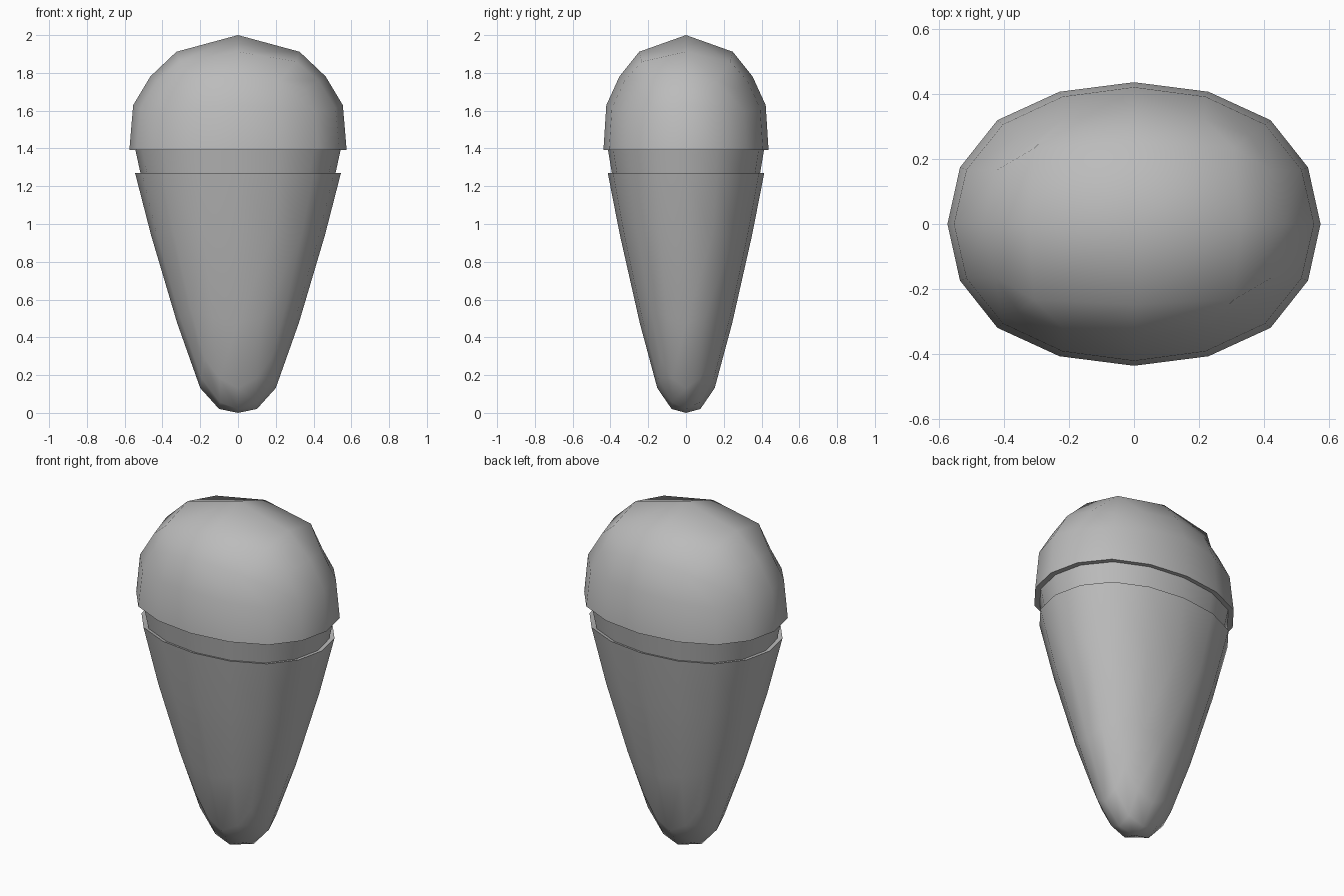
import bpy
import bmesh

if "Cube" in bpy.data.objects:
    bpy.data.objects.remove(bpy.data.objects["Cube"], do_unlink=True)

DEPTH = 0.76  # front-to-back flattening of every section

grey = bpy.data.materials.new("plain_grey")
grey.use_nodes = True
grey.diffuse_color = (0.5, 0.5, 0.5, 1)
grey.node_tree.nodes["Principled BSDF"].inputs["Base Color"].default_value = (0.5, 0.5, 0.5, 1)


def lerp(table, t):
    """Piecewise linear lookup in a list of (position, value) pairs."""
    for (a, va), (b, vb) in zip(table, table[1:]):
        if t <= b:
            return va + (vb - va) * (t - a) / (b - a)
    return table[-1][1]


def half_ball():
    """Upper half of a rounded cube with unit radius, open at the equator."""
    mesh = bpy.data.meshes.new("ball")
    bm = bmesh.new()
    bmesh.ops.create_cube(bm, size=2)
    bm.to_mesh(mesh)
    bm.clear()
    ob = bpy.data.objects.new("ball", mesh)
    bpy.context.collection.objects.link(ob)
    sub = ob.modifiers.new("round", "SUBSURF")
    sub.levels = 2
    sub.use_limit_surface = False
    bm.from_object(ob, bpy.context.evaluated_depsgraph_get())
    bpy.data.objects.remove(ob, do_unlink=True)
    radius = max(v.co.z for v in bm.verts)
    for v in bm.verts:
        v.co /= radius
    low = [v for v in bm.verts if v.co.z < -0.01]
    bmesh.ops.delete(bm, geom=low, context="VERTS")
    return bm


def shape(bm, radius, base, height, widths, heights):
    """Stretch the half ball; a negative height makes it hang down."""
    for v in bm.verts:
        t = abs(v.co.z)
        s = radius * lerp(widths, t)
        v.co = (v.co.x * s, v.co.y * s * DEPTH, base + height * lerp(heights, t))


def extend(bm, start, rings):
    """Extrude the open edge through (radius, height) rings."""
    edges = [e for e in bm.edges if e.is_boundary]
    for radius, z in rings:
        out = bmesh.ops.extrude_edge_only(bm, edges=edges)["geom"]
        edges = [g for g in out if isinstance(g, bmesh.types.BMEdge)]
        for v in [g for g in out if isinstance(g, bmesh.types.BMVert)]:
            v.co.x *= radius / start
            v.co.y *= radius / start
            v.co.z = z
        start = radius


def finish(bm, name):
    bmesh.ops.recalc_face_normals(bm, faces=bm.faces)
    mesh = bpy.data.meshes.new(name)
    bm.to_mesh(mesh)
    bm.free()
    mesh.materials.append(grey)
    ob = bpy.data.objects.new(name, mesh)
    bpy.context.collection.objects.link(ob)
    bpy.ops.object.select_all(action="DESELECT")
    ob.select_set(True)
    bpy.context.view_layer.objects.active = ob
    bpy.ops.object.shade_smooth_by_angle(angle=1.0)


# Domed cap with a lip turned in underneath
cap = half_ball()
shape(cap, 0.575, 1.393, 0.607,
      [(0, 1), (0.4, 1.035), (0.732, 1.1), (0.87, 1.44), (1, 1.4)],
      [(0, 0), (0.4, 0.39), (0.732, 0.64), (0.87, 0.77), (0.933, 0.855), (1, 1)])
extend(cap, 0.575, [(0.54, 1.393)])
finish(cap, "domed_cap")

# Tapered body with a rim and a recessed neck that rises into the cap
body = half_ball()
shape(body, 0.46, 0.94, -0.94,
      [(0, 1), (0.4, 0.75), (0.732, 0.594), (0.933, 0.545), (1, 0.54)],
      [(0, 0), (0.4, 0.495), (0.732, 0.86), (0.933, 0.978), (1, 1)])
extend(body, 0.46, [(0.545, 1.27), (0.515, 1.263), (0.545, 1.4)])
finish(body, "tapered_body")
